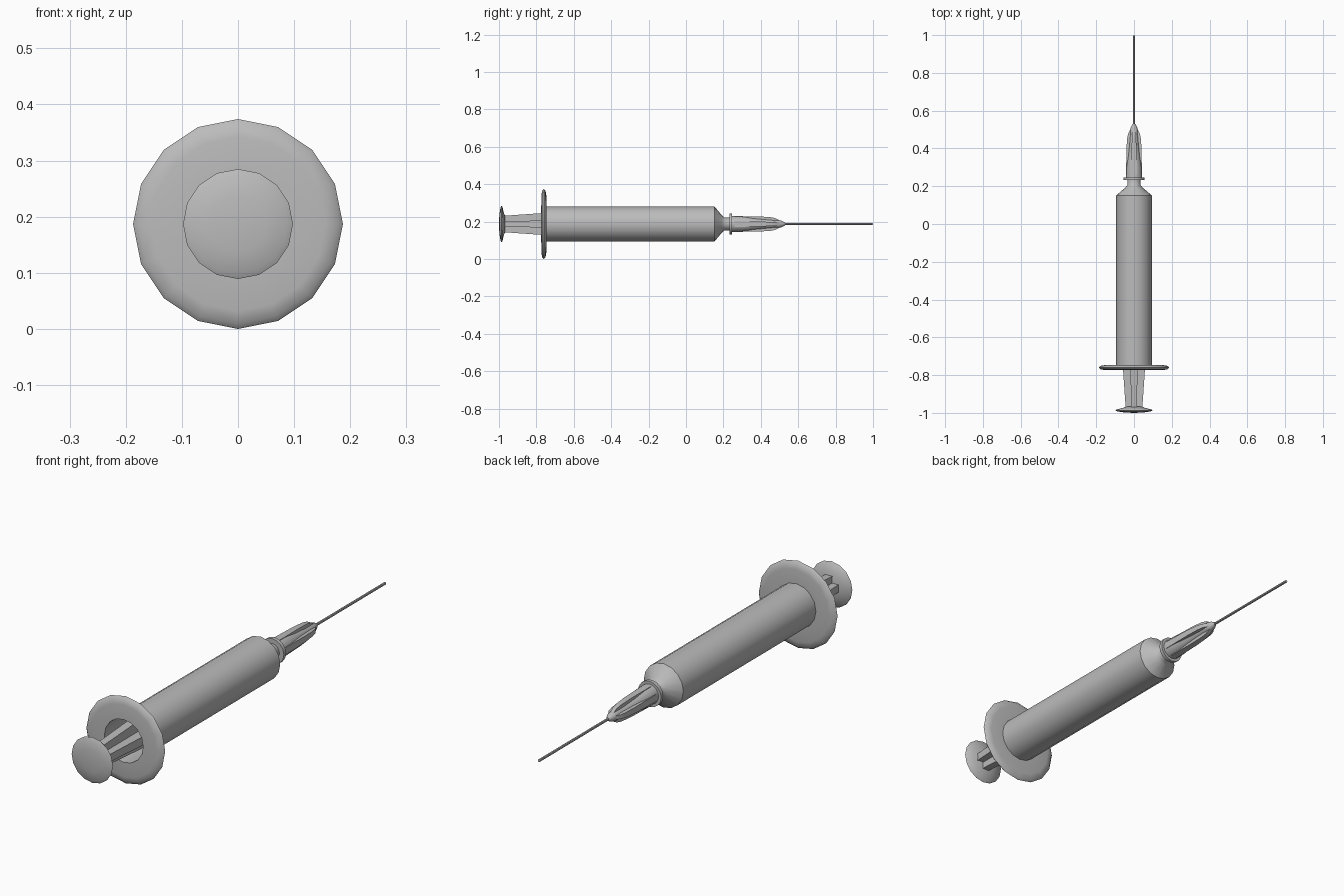
import bpy, bmesh, math

if "Cube" in bpy.data.objects:
    bpy.data.objects.remove(bpy.data.objects["Cube"])

AXIS_Z = 0.187
SIDES = 16

grey = bpy.data.materials.new("plain grey")
grey.use_nodes = True
grey.diffuse_color = (0.5, 0.5, 0.5, 1)
grey.node_tree.nodes["Principled BSDF"].inputs["Base Color"].default_value = (0.5, 0.5, 0.5, 1)


def finish(name, bm, angle=40):
    bmesh.ops.remove_doubles(bm, verts=bm.verts, dist=0.0001)
    bmesh.ops.recalc_face_normals(bm, faces=bm.faces)
    mesh = bpy.data.meshes.new(name)
    bm.to_mesh(mesh)
    bm.free()
    obj = bpy.data.objects.new(name, mesh)
    obj.location.z = AXIS_Z
    mesh.materials.append(grey)
    bpy.context.collection.objects.link(obj)
    bpy.ops.object.select_all(action='DESELECT')
    obj.select_set(True)
    bpy.context.view_layer.objects.active = obj
    bpy.ops.object.shade_smooth_by_angle(angle=math.radians(angle))
    return obj


def lathe(name, profile, sides=SIDES, angle=40):
    """Spin (y, radius) points around the long axis."""
    bm = bmesh.new()
    verts = [bm.verts.new((0, y, r)) for y, r in profile]
    edges = [bm.edges.new(pair) for pair in zip(verts, verts[1:])]
    bmesh.ops.spin(bm, geom=verts + edges, cent=(0, 0, 0), axis=(0, 1, 0),
                   angle=math.tau, steps=sides, use_duplicate=False)
    return finish(name, bm, angle)


def cross_fins(name, sections):
    """Loft a plus-shaped section through (y, reach, half thickness) stations."""
    bm = bmesh.new()
    rings = []
    for y, reach, t in sections:
        ring = []
        for k in range(4):
            c, s = round(math.cos(k * math.pi / 2)), round(math.sin(k * math.pi / 2))
            for a, b in ((reach, -t), (reach, t), (t, t)):
                ring.append(bm.verts.new((a * c - b * s, y, a * s + b * c)))
        rings.append(ring)
    for one, two in zip(rings, rings[1:]):
        for i in range(len(one)):
            j = (i + 1) % len(one)
            bm.faces.new((one[i], one[j], two[j], two[i]))
    bm.faces.new(rings[0])
    bm.faces.new(rings[-1])
    return finish(name, bm)


# Plunger: domed thumb pad, cross-shaped rod and stopper
lathe("thumb_pad", [(-1.0, 0), (-0.998, 0.05), (-0.992, 0.088), (-0.987, 0.098),
                    (-0.982, 0.094), (-0.974, 0.06), (-0.967, 0.042), (-0.967, 0)], angle=60)
cross_fins("plunger_rod", [(-0.975, 0.044, 0.016), (-0.77, 0.058, 0.018), (-0.45, 0.08, 0.02)])
lathe("plunger_stopper", [(-0.45, 0), (-0.45, 0.088), (-0.38, 0.088), (-0.36, 0)])

# Finger flange with rounded rim, open in the middle
lathe("finger_flange", [(-0.746, 0.092), (-0.747, 0.155), (-0.751, 0.178), (-0.76, 0.187),
                        (-0.769, 0.178), (-0.773, 0.155), (-0.774, 0.092)], angle=60)

# Hollow barrel with sloping shoulder and nozzle
lathe("barrel", [(-0.774, 0.092), (-0.774, 0.094), (0.152, 0.094), (0.192, 0.046),
                 (0.205, 0.035), (0.24, 0.034), (0.24, 0.0)])
lathe("barrel_lining", [(-0.774, 0.092), (0.14, 0.092), (0.14, 0)])

# Needle hub: collar, tapered core, four fins and rounded tip
lathe("hub_collar", [(0.232, 0), (0.232, 0.055), (0.247, 0.055), (0.247, 0.04), (0.247, 0)])
lathe("hub_core", [(0.245, 0.043), (0.30, 0.042), (0.36, 0.033), (0.47, 0.022),
                   (0.495, 0.021), (0.512, 0.017), (0.53, 0.007), (0.53, 0)], angle=60)
cross_fins("hub_fins", [(0.26, 0.042, 0.016), (0.40, 0.040, 0.013),
                        (0.455, 0.036, 0.011), (0.482, 0.030, 0.009), (0.50, 0.019, 0.008)])

# Needle
lathe("needle", [(0.52, 0.0055), (0.996, 0.0055), (1.0, 0)], sides=8)
